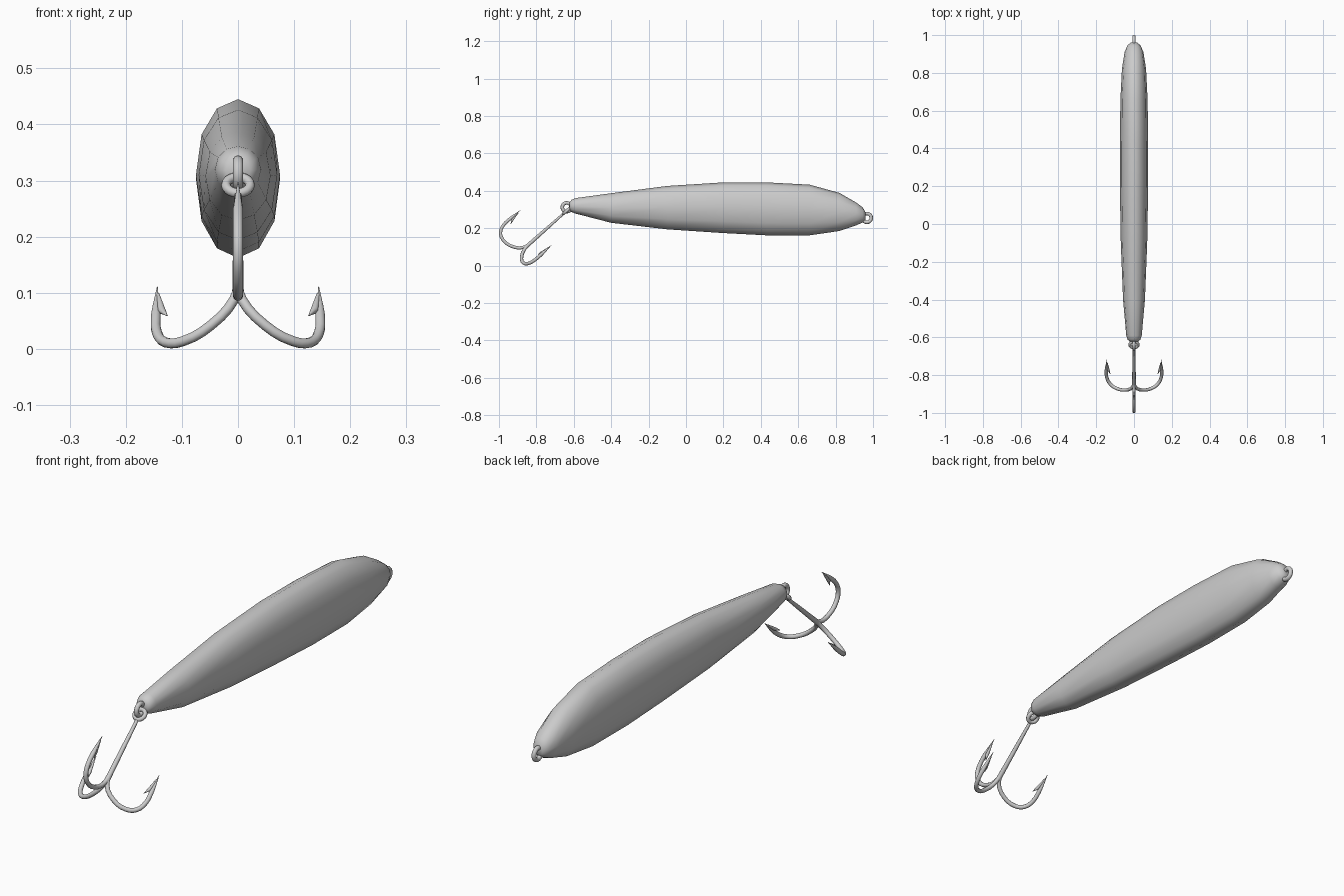
import bpy, bmesh, math
from mathutils import Vector, Matrix

if "Cube" in bpy.data.objects:
    bpy.data.objects.remove(bpy.data.objects["Cube"])


def smooth(ob, angle=50):
    bpy.ops.object.select_all(action='DESELECT')
    ob.select_set(True)
    bpy.context.view_layer.objects.active = ob
    bpy.ops.object.shade_smooth_by_angle(angle=math.radians(angle))


def ring(name, centre, major, minor, axis):
    bpy.ops.mesh.primitive_torus_add(major_segments=20, minor_segments=10,
                                     major_radius=major, minor_radius=minor)
    ob = bpy.context.object
    ob.name = name
    ob.rotation_euler = Vector(axis).to_track_quat('Z', 'Y').to_euler()
    ob.location = centre
    smooth(ob)
    return ob


def wire(name, paths, kind='AUTO', res=3):
    """Tapered round wires; each path is a list of (point, radius)."""
    cu = bpy.data.curves.new(name, 'CURVE')
    cu.dimensions = '3D'
    cu.bevel_depth = 1.0
    cu.bevel_resolution = 3
    cu.resolution_u = res
    cu.use_fill_caps = True
    for path in paths:
        sp = cu.splines.new('BEZIER')
        sp.bezier_points.add(len(path) - 1)
        for bp, (p, r) in zip(sp.bezier_points, path):
            bp.co = p
            bp.radius = r
            bp.handle_left_type = bp.handle_right_type = kind
    ob = bpy.data.objects.new(name, cu)
    bpy.context.collection.objects.link(ob)
    bpy.ops.object.select_all(action='DESELECT')
    ob.select_set(True)
    bpy.context.view_layer.objects.active = ob
    bpy.ops.object.convert(target='MESH')
    smooth(bpy.context.object)


# Lure body: twelve-sided loft, stations are (y, half width, bottom z, top z)
stations = [(-.623, .022, .297, .338), (-.612, .034, .286, .352),
            (-.590, .041, .278, .361), (-.40, .058, .229, .387),
            (-.10, .070, .194, .426), (.20, .075, .174, .445),
            (.43, .075, .162, .445), (.66, .072, .162, .433),
            (.82, .064, .185, .389), (.91, .050, .215, .337),
            (.945, .035, .231, .311), (.960, .018, .246, .285)]
bm = bmesh.new()
loops = []
for y, w, z0, z1 in stations:
    loop = []
    for i in range(12):
        a = math.tau * i / 12
        s = math.copysign(abs(math.sin(a)) ** .9, math.sin(a))
        loop.append(bm.verts.new((w * math.cos(a), y, (z0 + z1) / 2 + (z1 - z0) / 2 * s)))
    loops.append(loop)
for a, b in zip(loops, loops[1:]):
    for i in range(12):
        j = (i + 1) % 12
        bm.faces.new((a[i], a[j], b[j], b[i]))
bm.faces.new(loops[0])
bm.faces.new(loops[-1])
bmesh.ops.recalc_face_normals(bm, faces=bm.faces)
me = bpy.data.meshes.new("lure_body")
bm.to_mesh(me)
bm.free()
body = bpy.data.objects.new("lure_body", me)
bpy.context.collection.objects.link(body)
smooth(body, 60)

# Line ring at the nose and hook ring at the tail
ring("nose_ring", (0, .967, .255), .0235, .0095, (1, 0, 0))
ring("tail_ring", (0, -.638, .312), .0235, .0095, (1, 0, 0))

# Treble hook frame: d runs down the shank, u points up and back
O = Vector((0, -.639, .292))
d = Vector((0, -.748, -.663)).normalized()
u = Vector((0, d.z, -d.y))
ring("hook_eye", O, .0215, .0085, u)
wire("hook_shank", [[(O + d * .024, .0065), (O + d * .17, .009), (O + d * .305, .0105)]])

# Three bends with spear points and barbs, spaced evenly about the shank
bend = [(0, .255, .008), (.008, .303, .009), (.055, .345, .009), (.112, .356, .009),
        (.148, .340, .009), (.167, .302, .009), (.169, .255, .009), (.166, .180, .0008)]
barb = [(.165, .200, .003), (.157, .248, .007), (.145, .270, .0006)]
for k in range(3):
    radial = Matrix.Rotation(math.tau * k / 3, 3, d) @ u

    def place(pts):
        return [(O + radial * r + d * t, rad) for r, t, rad in pts]
    wire(f"hook_bend_{k + 1}", [place(bend)])
    wire(f"hook_barb_{k + 1}", [place(barb)], 'VECTOR', 1)
